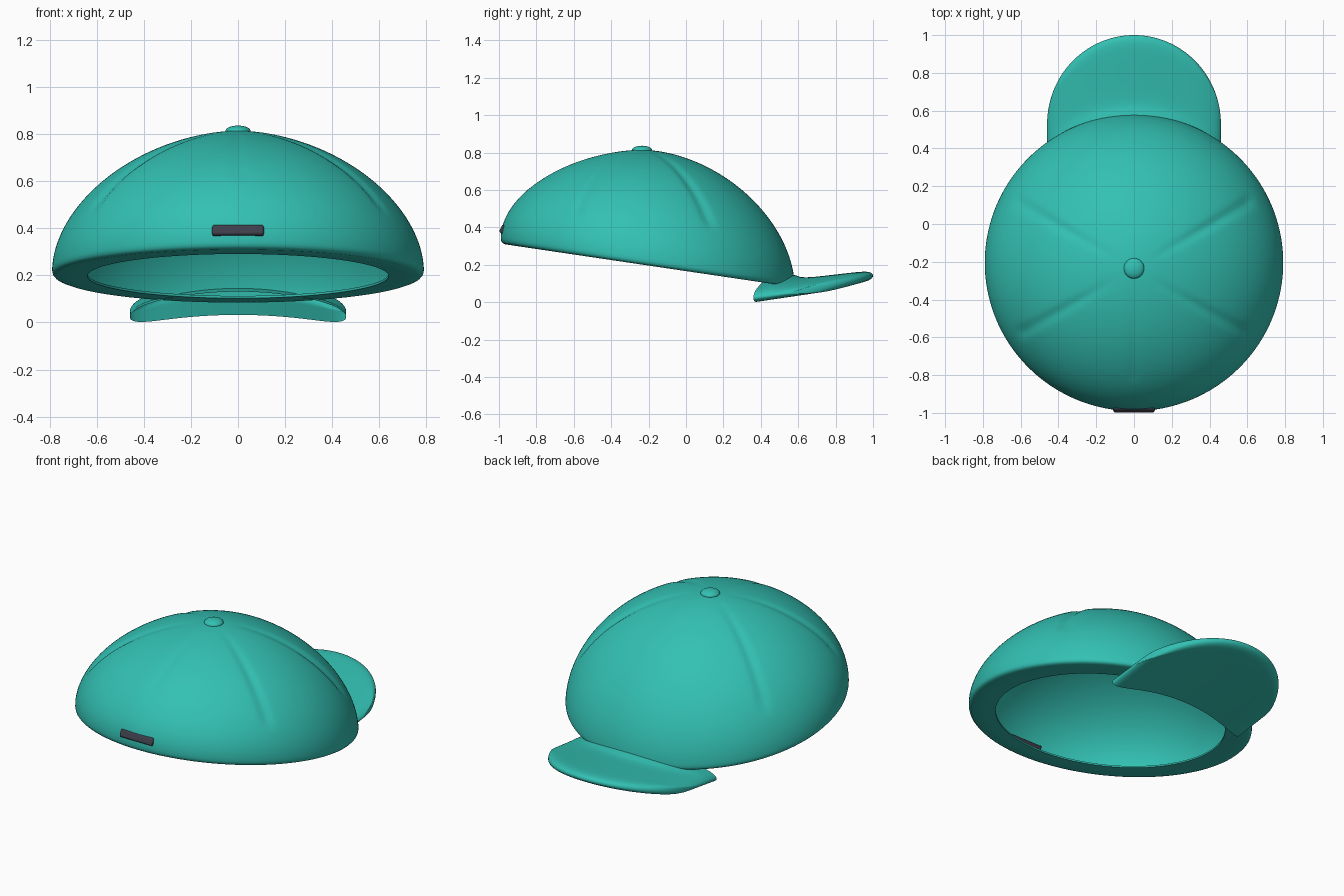
import bpy, bmesh, math
from mathutils import Vector

cube = bpy.data.objects.get("Cube")
if cube:
    bpy.data.objects.remove(cube)


def material(name, rgb):
    m = bpy.data.materials.new(name)
    m.use_nodes = True
    m.diffuse_color = (*rgb, 1)
    bsdf = m.node_tree.nodes["Principled BSDF"]
    bsdf.inputs["Base Color"].default_value = (*rgb, 1)
    bsdf.inputs["Roughness"].default_value = 0.7
    return m


TEAL = material("teal cloth", (0.033, 0.53, 0.45))
DARK = material("dark badge", (0.05, 0.05, 0.07))


def finish(name, bm, mat, angle=50):
    bmesh.ops.remove_doubles(bm, verts=bm.verts, dist=1e-5)
    bmesh.ops.recalc_face_normals(bm, faces=bm.faces)
    mesh = bpy.data.meshes.new(name)
    bm.to_mesh(mesh)
    bm.free()
    mesh.materials.append(mat)
    obj = bpy.data.objects.new(name, mesh)
    bpy.context.collection.objects.link(obj)
    bpy.ops.object.select_all(action='DESELECT')
    obj.select_set(True)
    bpy.context.view_layer.objects.active = obj
    bpy.ops.object.shade_smooth_by_angle(angle=math.radians(angle))
    return obj


def skin(bm, rows, wrap=False):
    """Bridge rows of points with quads."""
    grid = [[bm.verts.new(p) for p in row] for row in rows]
    n = len(rows[0])
    for a, b in zip(grid, grid[1:]):
        for i in range(n if wrap else n - 1):
            j = (i + 1) % n
            bm.faces.new((a[i], a[j], b[j], b[i]))


# Crown: round dome on a tilted rim, with pressed seams
RX, RY, TILT, TOP, EDGE = 0.79, 0.785, 0.148, 0.815, 0.222
SEGS, STEPS, POWER = 192, 48, 1.82
# Seam direction, end and depth
SEAMS = [(29, 0.93, 0.012), (-31, 0.93, 0.01), (-90, 0.8, 0.004),
         (-149, 0.93, 0.01), (151, 0.93, 0.01)]


def groove(theta, rho):
    total = 0
    for degrees, end, depth in SEAMS:
        delta = theta - math.radians(degrees)
        if math.cos(delta) > 0:
            d = rho * RX * math.sin(delta)
            start = min(1, max(0, (rho - 0.12) / 0.5))
            stop = min(1, max(0, (end - rho) / 0.06))
            total += depth * start * stop * math.exp(-(d / 0.026) ** 2)
    return total


def dome_ring(step, inset=1.0):
    a = step / STEPS * math.pi / 2
    rho = math.sin(a) ** (2 / POWER)
    f = max(0, math.cos(a)) ** (2 / POWER)
    ring = []
    for i in range(SEGS):
        t = 2 * math.pi * i / SEGS
        z = EDGE - TILT * RY * math.sin(t)
        z += (TOP - z) * f * inset
        p = Vector((RX * rho * inset * math.cos(t),
                    -0.205 - 0.03 * f + RY * rho * inset * math.sin(t), z))
        if inset == 1:
            normal = Vector((rho * math.cos(t), rho * math.sin(t), f + 0.1))
            p -= normal.normalized() * groove(t, rho)
        ring.append(p)
    return ring


def rim_ring(rho, drop):
    return [Vector((RX * rho * math.cos(t), -0.205 + RY * rho * math.sin(t),
                    EDGE - drop - TILT * RY * rho * math.sin(t)))
            for t in (2 * math.pi * i / SEGS for i in range(SEGS))]


bm = bmesh.new()
rings = [dome_ring(s) for s in range(STEPS + 1)]
# Rounded rim and wide flat sweatband folded inward
rings += [rim_ring(r, d) for r, d in
          [(0.997, 0.012), (0.988, 0.02), (0.97, 0.025), (0.89, 0.025),
           (0.81, 0.025), (0.81, 0.015), (0.9, 0.012)]]
# Lining
rings += [dome_ring(s, 0.972) for s in range(STEPS, -1, -1)]
skin(bm, rings, wrap=True)
finish("crown", bm, TEAL)

# Brim: arched hollow shell, soft outer edge, open towards the head
HALF_W, COLS, ROWS = 0.46, 56, 32


def brim_point(i, j, side):
    u = math.sin(math.pi * (i / COLS - 0.5))
    w = math.sin(math.pi * (j / ROWS - 0.5))
    x = HALF_W * u
    y_in = 0.435 - 0.075 * u * u
    y_out = 0.53 + 0.47 * math.sqrt(max(0, 1 - u * u))
    y = y_in + (y_out - y_in) * (w + 1) / 2
    half = (0.033 - 0.004 * w) * math.sqrt(max(0, 1 - max(abs(u), w) ** 10))
    z = 0.088 + 0.13 * (y - 0.58) - 0.17 * x * x + side * half
    if side > 0:
        # Flare where the brim meets the crown
        gap = max(0, math.hypot(x, y + 0.205) - RY)
        z += 0.025 * (1 - u * u) * math.exp(-gap / 0.03)
    return Vector((x, y, z))


bm = bmesh.new()
for side in (1, -1):
    skin(bm, [[brim_point(i, j, side) for i in range(COLS + 1)]
              for j in range(ROWS + 1)])
finish("brim", bm, TEAL, 60)

# Button on top
bm = bmesh.new()
bmesh.ops.create_uvsphere(bm, u_segments=32, v_segments=16, radius=1)
bmesh.ops.scale(bm, vec=(0.054, 0.054, 0.024), verts=bm.verts)
bmesh.ops.translate(bm, vec=(0, -0.235, 0.813), verts=bm.verts)
finish("top_button", bm, TEAL)

# Badge on the front, leaning with the crown
bm = bmesh.new()
bmesh.ops.create_cube(bm, size=1)
bmesh.ops.scale(bm, vec=(0.22, 0.064, 0.046), verts=bm.verts)
badge = finish("front_badge", bm, DARK, 40)
badge.location = (0, -0.962, 0.383)
badge.rotation_euler.x = math.radians(-25)
bevel = badge.modifiers.new("soft corners", 'BEVEL')
bevel.width = 0.01
bevel.segments = 3
